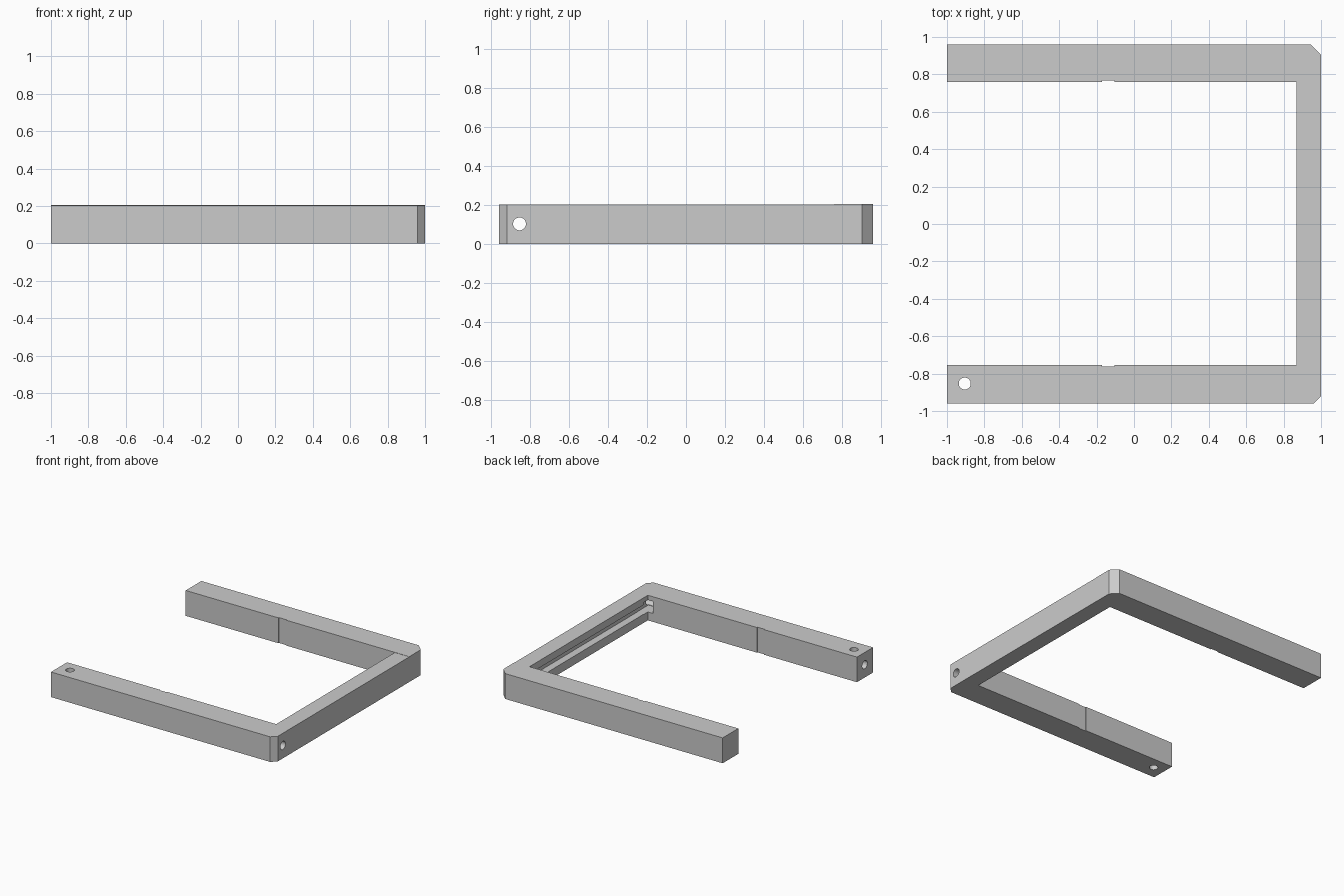
import bpy
import bmesh
import math
from mathutils import Matrix, Vector

cube = bpy.data.objects.get("Cube")
if cube:
    bpy.data.objects.remove(cube, do_unlink=True)

grey = bpy.data.materials.new("plain grey")
grey.use_nodes = True
grey.diffuse_color = (0.6, 0.6, 0.6, 1)
grey.node_tree.nodes["Principled BSDF"].inputs["Base Color"].default_value = (0.6, 0.6, 0.6, 1)


def add_object(name, bm):
    bmesh.ops.recalc_face_normals(bm, faces=bm.faces)
    mesh = bpy.data.meshes.new(name)
    bm.to_mesh(mesh)
    bm.free()
    mesh.materials.append(grey)
    obj = bpy.data.objects.new(name, mesh)
    bpy.context.collection.objects.link(obj)
    return obj


def prism(name, outline, height):
    bm = bmesh.new()
    face = bm.faces.new([bm.verts.new((x, y, 0)) for x, y in outline])
    top = bmesh.ops.extrude_face_region(bm, geom=[face])["geom"]
    verts = [v for v in top if isinstance(v, bmesh.types.BMVert)]
    bmesh.ops.translate(bm, verts=verts, vec=(0, 0, height))
    return add_object(name, bm)


def box(name, low, high):
    low, high = Vector(low), Vector(high)
    bm = bmesh.new()
    place = Matrix.Translation((low + high) / 2) @ Matrix.Diagonal((*(high - low), 1))
    bmesh.ops.create_cube(bm, size=1, matrix=place)
    return add_object(name, bm)


def rod(name, centre, radius, length, axis):
    bm = bmesh.new()
    turn = Matrix.Rotation(math.pi / 2, 4, "Y") if axis == "X" else Matrix()
    bmesh.ops.create_cone(bm, cap_ends=True, segments=32, radius1=radius, radius2=radius,
                          depth=length, matrix=Matrix.Translation(centre) @ turn)
    return add_object(name, bm)


def carve(target, cutters):
    for cutter in cutters:
        cutter.hide_render = True
        mod = target.modifiers.new("cut", "BOOLEAN")
        mod.operation = "DIFFERENCE"
        mod.solver = "EXACT"
        mod.object = cutter
    # Bake the cuts so that the helpers can be removed
    graph = bpy.context.evaluated_depsgraph_get()
    mesh = bpy.data.meshes.new_from_object(target.evaluated_get(graph))
    target.modifiers.clear()
    target.data = mesh
    for cutter in cutters:
        bpy.data.objects.remove(cutter, do_unlink=True)


# Front arm and crossbar, one L-shaped piece with a bevelled corner
front = prism("front_arm_and_crossbar",
              [(-1, -0.96), (0.96, -0.96), (1, -0.92), (1, 0.76),
               (0.87, 0.76), (0.87, -0.755), (-1, -0.755)], 0.203)

# Back arm with the larger bevelled corner
back = prism("back_arm",
             [(-1, 0.76), (1, 0.76), (1, 0.905), (0.945, 0.96), (-1, 0.96)], 0.205)

# Cable holes, crossbar channel, corner opening and shallow grip notch
carve(front, [
    rod("long_hole", (0, -0.855, 0.104), 0.033, 2.2, "X"),
    rod("upright_hole", (-0.905, -0.853, 0.1), 0.032, 0.5, "Z"),
    box("corner_opening", (0.825, -0.855, 0.068), (0.935, -0.7, 0.165)),
    box("crossbar_channel", (0.8, -0.754, 0.07), (0.93, 0.755, 0.145)),
    box("front_notch", (-0.17, -0.762, -0.1), (-0.105, -0.7, 0.4)),
])
carve(back, [box("back_notch", (-0.17, 0.7, -0.1), (-0.105, 0.767, 0.4))])

# Smooth hole walls, crisp edges
for obj in (front, back):
    bpy.ops.object.select_all(action="DESELECT")
    obj.select_set(True)
    bpy.context.view_layer.objects.active = obj
    bpy.ops.object.shade_smooth_by_angle(angle=math.radians(30))
